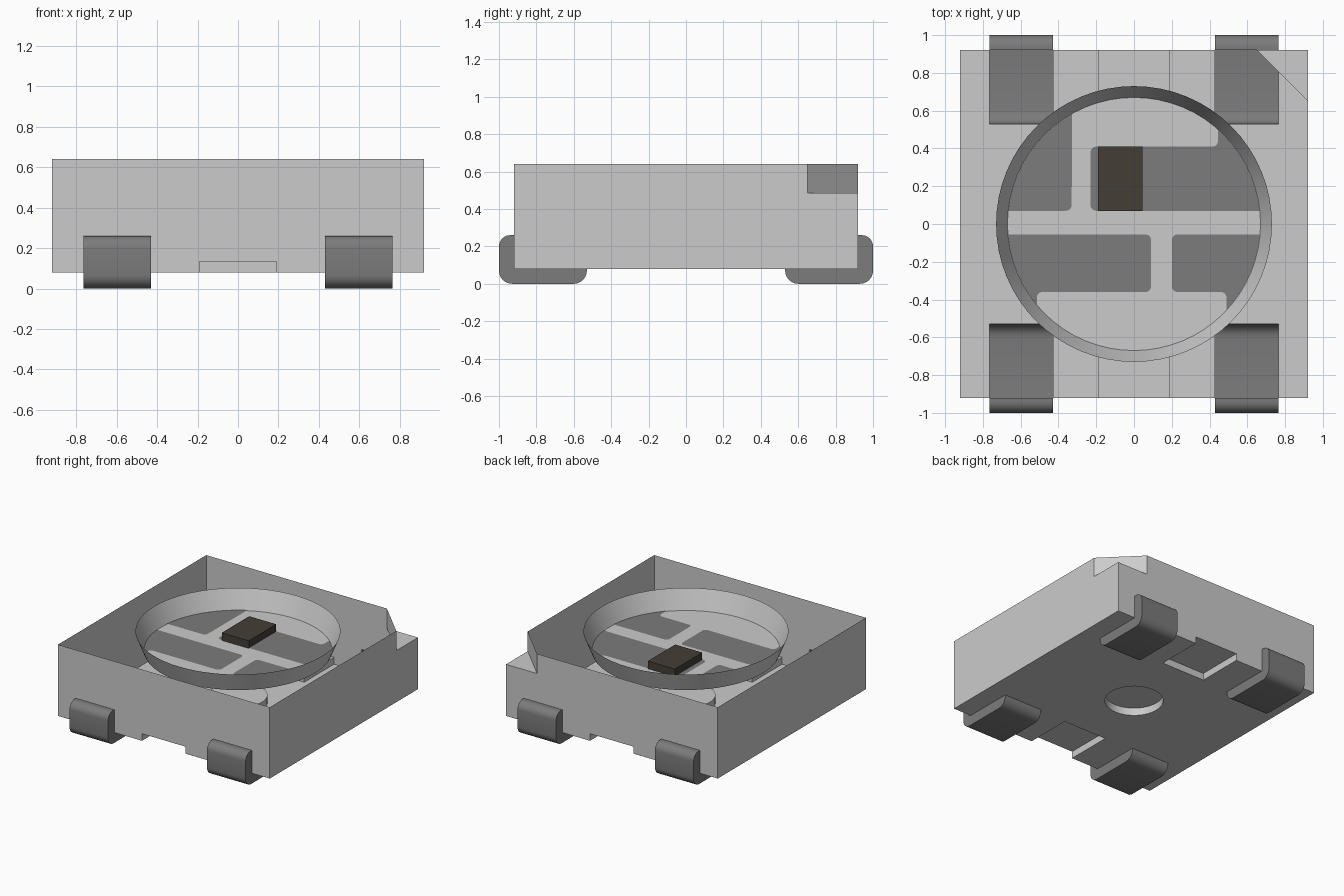
import bpy, bmesh, math
from mathutils import Vector

cube = bpy.data.objects.get("Cube")
if cube:
    bpy.data.objects.remove(cube, do_unlink=True)


def material(name, rgb):
    m = bpy.data.materials.new(name)
    m.use_nodes = True
    m.diffuse_color = (*rgb, 1)
    bsdf = m.node_tree.nodes["Principled BSDF"]
    bsdf.inputs["Base Color"].default_value = (*rgb, 1)
    bsdf.inputs["Roughness"].default_value = 0.6
    return m


LIGHT = material("light grey plastic", (0.60, 0.60, 0.60))
METAL = material("dark grey metal", (0.20, 0.20, 0.20))
DIE = material("brown black chip", (0.057, 0.048, 0.037))

HALF, BASE, TOP = 0.92, 0.08, 0.64      # housing extents
FLOOR, R_LOW, R_TOP = 0.49, 0.67, 0.73  # reflector cup


def finish(bm, name, mat, smooth=False):
    mesh = bpy.data.meshes.new(name)
    bm.to_mesh(mesh)
    bm.free()
    ob = bpy.data.objects.new(name, mesh)
    bpy.context.collection.objects.link(ob)
    mesh.materials.append(mat)
    if smooth:
        bpy.ops.object.select_all(action='DESELECT')
        ob.select_set(True)
        bpy.context.view_layer.objects.active = ob
        bpy.ops.object.shade_smooth_by_angle(angle=math.radians(35))
    return ob


def rounded(corners, steps=6):
    """Fillet each (a, b, radius) corner of a closed outline."""
    out, n = [], len(corners)
    for i, (a, b, r) in enumerate(corners):
        p = Vector((a, b))
        if r == 0:
            out.append(p)
            continue
        u = (Vector(corners[i - 1][:2]) - p).normalized()
        v = (Vector(corners[(i + 1) % n][:2]) - p).normalized()
        s, e = p + u * r, p + v * r
        c = s + e - p                     # right-angled corners only
        for k in range(steps + 1):
            t = k / steps * math.pi / 2
            out.append(c + (s - c) * math.cos(t) + (e - c) * math.sin(t))
    return out


def prism(points, place, depth):
    """Extrude an outline, placed in 3D by a function, along depth."""
    bm = bmesh.new()
    face = bm.faces.new([bm.verts.new(place(*p)) for p in points])
    ext = bmesh.ops.extrude_face_region(bm, geom=[face], use_keep_orig=True)
    moved = [g for g in ext["geom"] if isinstance(g, bmesh.types.BMVert)]
    bmesh.ops.translate(bm, verts=moved, vec=depth)
    bmesh.ops.recalc_face_normals(bm, faces=bm.faces)
    return bm


def box(x0, x1, y0, y1, z0, z1):
    return prism([(x0, y0), (x1, y0), (x1, y1), (x0, y1)],
                 lambda x, y: (x, y, z0), (0, 0, z1 - z0))


def circle(r, n=64):
    return [(r * math.cos(2 * math.pi * i / n), r * math.sin(2 * math.pi * i / n))
            for i in range(n)]


SIDES = [(sx, sy) for sx in (-1, 1) for sy in (-1, 1)]
X_IN, X_OUT = 0.43, 0.765

# Housing: box cut by the underside notches, round recess, corner and lead seats
housing = finish(box(-HALF, HALF, -HALF, HALF, BASE, TOP), "housing", LIGHT)
cuts = [box(-0.19, 0.19, 0.55, 1, 0, 0.135),
        box(-0.19, 0.19, -1, -0.55, 0, 0.135),
        prism(circle(0.21, 48), lambda x, y: (x, y, 0), (0, 0, 0.14)),
        prism([(0.65, 0.92), (0.92, 0.65), (1.1, 0.47), (1.1, 1.1), (0.47, 1.1)],
              lambda x, y: (x, y, 0.485), (0, 0, 0.4))]
seat = [(0.53, 0.05), (0.95, 0.05), (0.95, 0.26), (0.91, 0.26), (0.91, 0.09), (0.53, 0.09)]
for sx, sy in SIDES:
    cuts.append(prism(seat, lambda y, z: (sx * X_IN, sy * y, z), (sx * (X_OUT - X_IN), 0, 0)))

bpy.context.view_layer.objects.active = housing
for bm in cuts:
    cutter = finish(bm, "cutter", LIGHT)
    cutter.hide_render = True
    mod = housing.modifiers.new("cut", 'BOOLEAN')
    mod.operation, mod.solver, mod.object = 'DIFFERENCE', 'EXACT', cutter
    bpy.context.view_layer.objects.active = housing
    bpy.ops.object.modifier_apply(modifier=mod.name)
    bpy.data.objects.remove(cutter, do_unlink=True)

# Open the top and the lead seats, leaving a thin shell
bm = bmesh.new()
bm.from_mesh(housing.data)


def in_seat(v):
    x, y, z = v.co
    return X_IN - 0.01 < abs(x) < X_OUT + 0.01 and abs(y) > 0.52 and z < 0.27


gone = [f for f in bm.faces
        if all(v.co.z > TOP - 0.001 for v in f.verts) or all(in_seat(v) for v in f.verts)]
bmesh.ops.delete(bm, geom=gone, context='FACES')
bm.to_mesh(housing.data)
bm.free()
bpy.ops.object.select_all(action='DESELECT')
housing.select_set(True)
bpy.context.view_layer.objects.active = housing
bpy.ops.object.shade_smooth_by_angle(angle=math.radians(30))

# Leads: folded strips, open where they meet the housing
lead_outline = rounded([(0.53, 0, 0.07), (1, 0, 0.07), (1, 0.26, 0.06),
                        (HALF, 0.26, 0), (HALF, BASE, 0), (0.53, BASE, 0)])
for sx, sy in SIDES:
    bm = prism(lead_outline, lambda y, z: (sx * X_IN, sy * y, z),
               (sx * (X_OUT - X_IN), 0, 0))
    contact = [f for f in bm.faces
               if all(abs(abs(v.co.y) - HALF) < 1e-4 for v in f.verts)
               or all(abs(v.co.z - BASE) < 1e-4 for v in f.verts)]
    bmesh.ops.delete(bm, geom=contact, context='FACES')
    name = ("front" if sy < 0 else "back") + ("_left" if sx > 0 else "_right") + "_lead"
    finish(bm, name, METAL, smooth=True)

# Reflector wall
bm = bmesh.new()
low = [bm.verts.new((x, y, FLOOR)) for x, y in circle(R_LOW)]
high = [bm.verts.new((x, y, TOP)) for x, y in circle(R_TOP)]
for i in range(64):
    j = (i + 1) % 64
    bm.faces.new((low[j], low[i], high[i], high[j]))
finish(bm, "reflector_wall", LIGHT, smooth=True)

# Cup floor
bm = bmesh.new()
bm.faces.new([bm.verts.new((x, y, FLOOR)) for x, y in circle(R_LOW)])
finish(bm, "cup_floor", LIGHT)


# Contact pads: each has an arc edge along the cup plus straight rounded edges
def arc(start, end, n=14):
    a, b = math.atan2(start[1], start[0]), math.atan2(end[1], end[0])
    r = R_LOW - 0.002
    return [(r * math.cos(a + (b - a) * i / n), r * math.sin(a + (b - a) * i / n), 0)
            for i in range(n + 1)]


F = 0.03
pads = {
    "back_right_pad": arc((-0.667, 0.07), (-0.33, 0.585)) + [(-0.33, 0.07, F)],
    "chip_pad": arc((0.667, 0.07), (0.445, 0.5))
    + [(0.445, 0.41, F), (-0.23, 0.41, F), (-0.23, 0.07, F)],
    "front_right_pad": arc((-0.515, -0.43), (-0.668, -0.055))[::-1][::-1]
    + [(0.09, -0.055, F), (0.09, -0.36, F), (-0.515, -0.36, F)],
    "front_left_pad": arc((0.49, -0.457), (0.668, -0.055))
    + [(0.2, -0.055, F), (0.2, -0.36, F), (0.49, -0.36, F)],
}
for name, outline in pads.items():
    bm = bmesh.new()
    f = bm.faces.new([bm.verts.new((p.x, p.y, FLOOR + 0.004)) for p in rounded(outline)])
    f.normal_update()
    if f.normal.z < 0:
        f.normal_flip()
    finish(bm, name, METAL)

# Chip
finish(box(-0.19, 0.045, 0.07, 0.41, FLOOR, 0.55), "chip", DIE)
